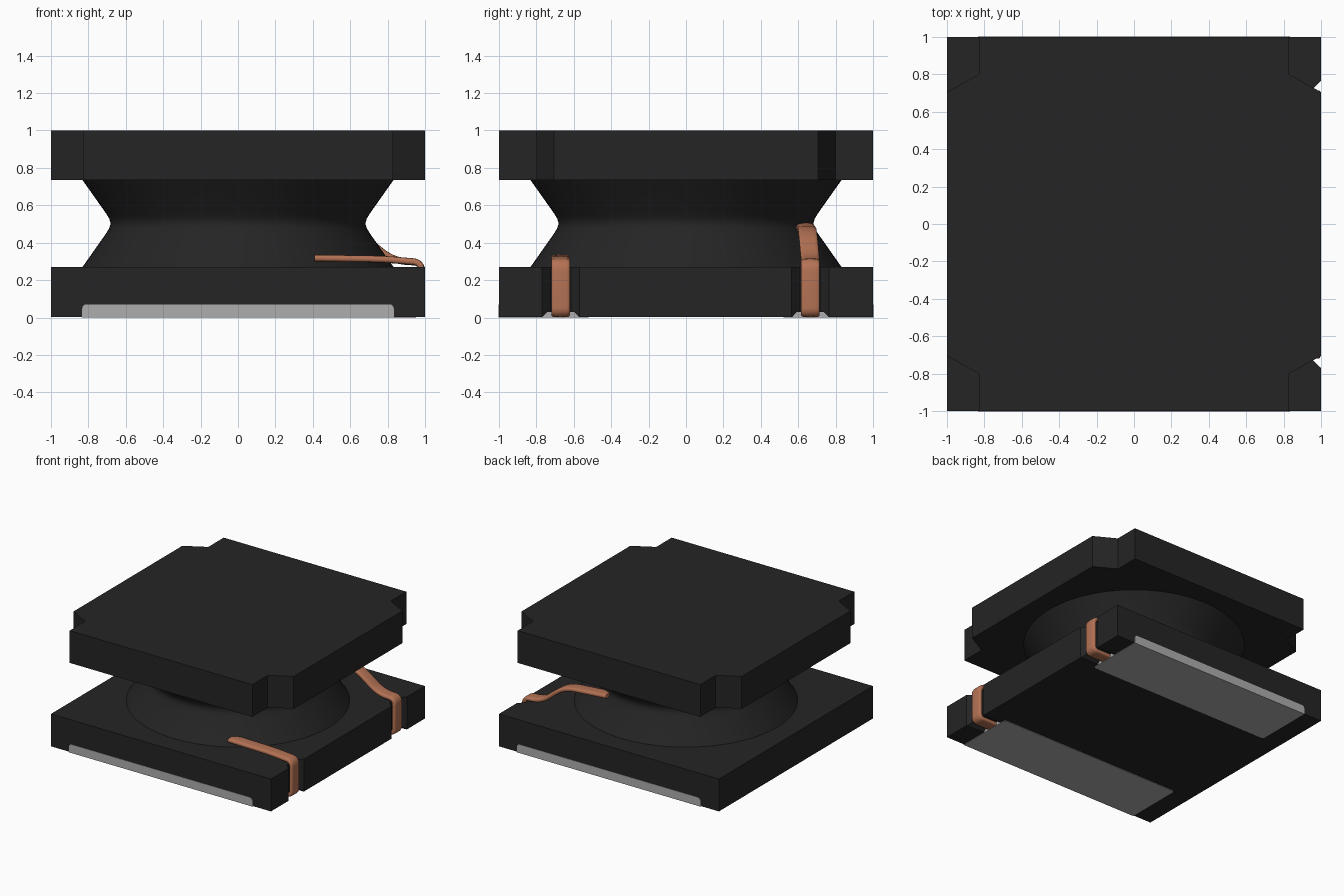
import bpy, bmesh, math
from mathutils import Vector

cube = bpy.data.objects.get("Cube")
if cube:
    bpy.data.objects.remove(cube, do_unlink=True)


def material(name, rgb, rough=0.6):
    m = bpy.data.materials.new(name)
    m.use_nodes = True
    m.diffuse_color = (*rgb, 1)
    node = m.node_tree.nodes["Principled BSDF"]
    node.inputs["Base Color"].default_value = (*rgb, 1)
    node.inputs["Roughness"].default_value = rough
    return m


BLACK = material("black ferrite", (0.018, 0.018, 0.018))
SILVER = material("silver pad", (0.42, 0.42, 0.42))
COPPER = material("copper wire", (0.46, 0.17, 0.09))


def finish(bm, name, mat, smooth=None):
    bmesh.ops.recalc_face_normals(bm, faces=bm.faces)
    me = bpy.data.meshes.new(name)
    bm.to_mesh(me)
    bm.free()
    me.materials.append(mat)
    ob = bpy.data.objects.new(name, me)
    bpy.context.collection.objects.link(ob)
    bpy.ops.object.select_all(action="DESELECT")
    ob.select_set(True)
    bpy.context.view_layer.objects.active = ob
    if smooth:
        bpy.ops.object.shade_smooth_by_angle(angle=math.radians(smooth))
    return ob


def prism(points, offset):
    """Extrude a closed 3D outline by an offset vector."""
    bm = bmesh.new()
    face = bm.faces.new([bm.verts.new(p) for p in points])
    new = bmesh.ops.extrude_face_region(bm, geom=[face])["geom"]
    bmesh.ops.translate(bm, vec=offset,
                        verts=[v for v in new if isinstance(v, bmesh.types.BMVert)])
    return bm


# Top flange: square plate with a notch at each corner
corner = [(1, 0.705), (0.83, 0.80), (0.83, 1)]
outline = []
for sx, sy in ((1, 1), (-1, 1), (-1, -1), (1, -1)):
    pts = [(sx * x, sy * y, 0.735) for x, y in corner]
    outline += pts if sx * sy > 0 else pts[::-1]
finish(prism(outline, (0, 0, 0.265)), "top_flange", BLACK)

# Bottom flange: square plate with two wire slots in its +x side
outline = [(-1, -1, 0.004), (1, -1, 0.004)]
for cy in (-0.67, 0.665):
    outline += [(x, cy + dy, 0.004) for x, dy in
                ((1, -0.1), (0.953, -0.055), (0.953, 0.055), (1, 0.1))]
outline += [(1, 1, 0.004), (-1, 1, 0.004)]
base = finish(prism(outline, (0, 0, 0.266)), "bottom_flange", BLACK)

# Shallow grooves under the base that let the wires reach the pads
for cy in (-0.67, 0.665):
    section = [(0.83, cy + dy, z) for dy, z in
               ((-0.11, -0.01), (0.11, -0.01), (0.07, 0.032), (-0.07, 0.032))]
    cutter = finish(prism(section, (0.3, 0, 0)), "groove_cutter", BLACK)
    cutter.hide_render = True
    bpy.context.view_layer.objects.active = base
    mod = base.modifiers.new("groove", "BOOLEAN")
    mod.operation = "DIFFERENCE"
    mod.solver = "EXACT"
    mod.object = cutter
    bpy.ops.object.modifier_apply(modifier=mod.name)
    bpy.data.objects.remove(cutter, do_unlink=True)

# Core: waisted post between the flanges
profile = [(0.835, 0.265), (0.705, 0.45), (0.688, 0.478), (0.681, 0.502),
           (0.688, 0.528), (0.705, 0.556), (0.835, 0.74)]
bm = bmesh.new()
verts = [bm.verts.new((r, 0, z)) for r, z in profile]
edges = [bm.edges.new(pair) for pair in zip(verts, verts[1:])]
bmesh.ops.spin(bm, geom=verts + edges, cent=(0, 0, 0), axis=(0, 0, 1),
               angle=math.tau, steps=96, use_merge=True)
bmesh.ops.remove_doubles(bm, verts=bm.verts, dist=1e-4)
finish(bm, "core", BLACK, 40)

# Terminal pads: L-shaped plates wrapping the lower front and back edges
for side, name in ((-1, "front_pad"), (1, "back_pad")):
    section = [(-0.833, side * y, z) for y, z in
               ((0.52, 0), (1.003, 0), (1.003, 0.07), (0.97, 0.07),
                (0.97, 0.03), (0.52, 0.03))]
    bm = prism(section, (1.666, 0, 0))
    rounded = []
    for e in bm.edges:
        mid = (e.verts[0].co + e.verts[1].co) / 2
        run = e.verts[0].co - e.verts[1].co
        inner = abs(mid.y) < 0.53 and abs(run.z) > 0.02
        upper = mid.z > 0.069 and abs(run.y) > 0.02
        if inner or upper:
            rounded.append(e)
    bmesh.ops.bevel(bm, geom=rounded, offset=0.022, segments=4,
                    profile=0.5, affect="EDGES")
    finish(bm, name, SILVER)


def fillet(corners, steps=6):
    """Round each inner corner of a path; corners are (x, y, z, radius)."""
    pts = [Vector(c[:3]) for c in corners]
    path = [pts[0]]
    for i in range(1, len(pts) - 1):
        a = pts[i] + (pts[i - 1] - pts[i]).normalized() * corners[i][3]
        b = pts[i] + (pts[i + 1] - pts[i]).normalized() * corners[i][3]
        for k in range(steps + 1):
            t = k / steps
            path.append(a * (1 - t) ** 2 + pts[i] * 2 * t * (1 - t) + b * t * t)
    return path + [pts[-1]]


def flat_wire(name, corners, width=0.1, thick=0.036, sides=20):
    """Sweep a rounded ribbon section along a path, keeping its width along y."""
    path = fillet(corners)
    bm = bmesh.new()
    rings = []
    for i, p in enumerate(path):
        tangent = path[min(i + 1, len(path) - 1)] - path[max(i - 1, 0)]
        normal = Vector((-tangent.z, 0, tangent.x)).normalized()
        ring = []
        for k in range(sides):
            a = math.tau * k / sides
            c, s = math.cos(a), math.sin(a)
            u = math.copysign(abs(c) ** 0.5, c) * width / 2
            v = math.copysign(abs(s) ** 0.6, s) * thick / 2
            ring.append(bm.verts.new(p + Vector((0, u, 0)) + normal * v))
        rings.append(ring)
    for r0, r1 in zip(rings, rings[1:]):
        for k in range(sides):
            j = (k + 1) % sides
            bm.faces.new((r0[k], r0[j], r1[j], r1[k]))
    bm.faces.new(rings[0])
    bm.faces.new(rings[-1])
    finish(bm, name, COPPER, 50)


# Wire ends: off the core, over the base edge, down the slot to the pad
def drop(y):
    return [(0.981, y, 0.295, 0.045), (0.981, y, 0.019, 0.035), (0.80, y, 0.019, 0)]


flat_wire("front_wire", [(0.41, -0.67, 0.318, 0), (0.78, -0.67, 0.312, 0.08)]
          + drop(-0.67))
flat_wire("back_wire", [(0.25, 0.635, 0.487, 0), (0.63, 0.65, 0.465, 0.1),
                        (0.83, 0.665, 0.302, 0.08)] + drop(0.665))
